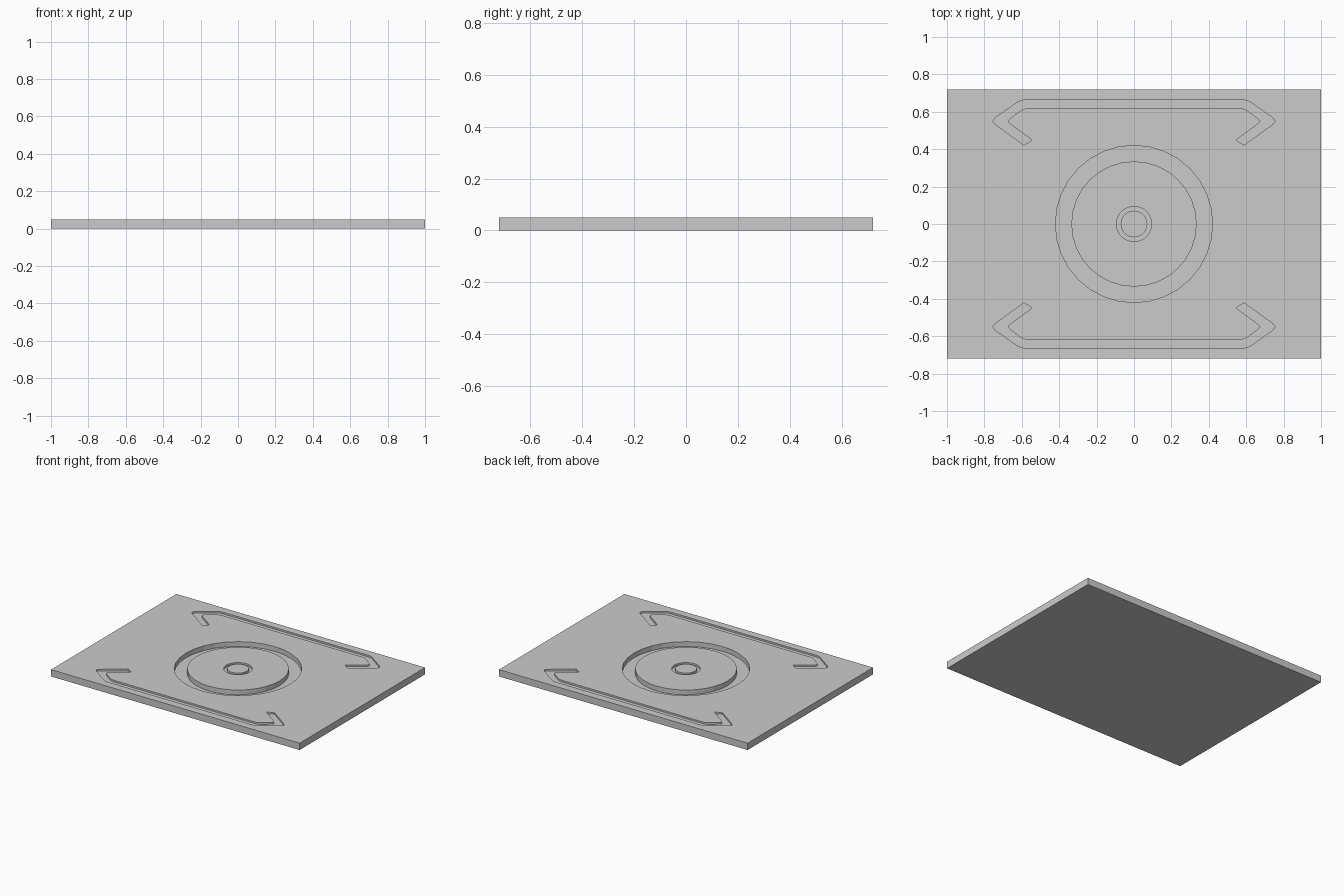
import bpy, bmesh
from math import cos, sin, tau

if "Cube" in bpy.data.objects:
    bpy.data.objects.remove(bpy.data.objects["Cube"])

TOP = 0.05


def finish(name, bm):
    bmesh.ops.recalc_face_normals(bm, faces=bm.faces)
    me = bpy.data.meshes.new(name)
    bm.to_mesh(me)
    bm.free()
    ob = bpy.data.objects.new(name, me)
    bpy.context.collection.objects.link(ob)
    return ob


def raise_faces(bm, height):
    """Extrude a flat sheet upwards into a solid."""
    ext = bmesh.ops.extrude_face_region(bm, geom=bm.faces[:])
    verts = [g for g in ext["geom"] if isinstance(g, bmesh.types.BMVert)]
    bmesh.ops.translate(bm, verts=verts, vec=(0, 0, height))


def ribbon(name, side_a, side_b, depth, closed=False):
    """Solid strip between two matching outlines, sunk `depth` below the top."""
    bm = bmesh.new()
    a, b = [[bm.verts.new((x, y, TOP - depth)) for x, y in s] for s in (side_a, side_b)]
    n = len(a)
    for i in range(n if closed else n - 1):
        j = (i + 1) % n
        bm.faces.new((a[i], a[j], b[j], b[i]))
    raise_faces(bm, depth + 0.02)
    return finish(name, bm)


def circle(r, n):
    return [(r * cos(tau * i / n), r * sin(tau * i / n)) for i in range(n)]


def mirrored(half, sy):
    """Left half of an outline completed to the right, flipped to side sy."""
    full = half + [(-x, y) for x, y in reversed(half)]
    return [(x, y * sy) for x, y in full]


# Rectangular plate
bm = bmesh.new()
bmesh.ops.create_cube(bm, size=1)
bmesh.ops.scale(bm, vec=(2, 1.44, TOP), verts=bm.verts)
bmesh.ops.translate(bm, vec=(0, 0, TOP / 2), verts=bm.verts)
plate = finish("plate", bm)

# Round grooves around the centre
cutters = [
    ribbon("wide_ring_cutter", circle(0.42, 32), circle(0.335, 32), 0.035, True),
    ribbon("small_ring_cutter", circle(0.094, 32), circle(0.071, 32), 0.015, True),
]

# Hooked channels along the front and back edges
outer = [(-0.588, 0.422), (-0.742, 0.533), (-0.754, 0.55), (-0.742, 0.567),
         (-0.625, 0.65), (-0.608, 0.659), (-0.585, 0.663)]
inner = [(-0.545, 0.449), (-0.664, 0.536), (-0.674, 0.55), (-0.664, 0.563),
         (-0.606, 0.606), (-0.59, 0.615), (-0.567, 0.619)]
for side, sy in (("back", 1), ("front", -1)):
    cutters.append(ribbon(side + "_channel_cutter", mirrored(outer, sy), mirrored(inner, sy), 0.012))

# Cut all grooves into the plate
for cutter in cutters:
    cutter.hide_render = True
    cutter.display_type = 'WIRE'
    mod = plate.modifiers.new(cutter.name, 'BOOLEAN')
    mod.operation = 'DIFFERENCE'
    mod.solver = 'EXACT'
    mod.object = cutter
